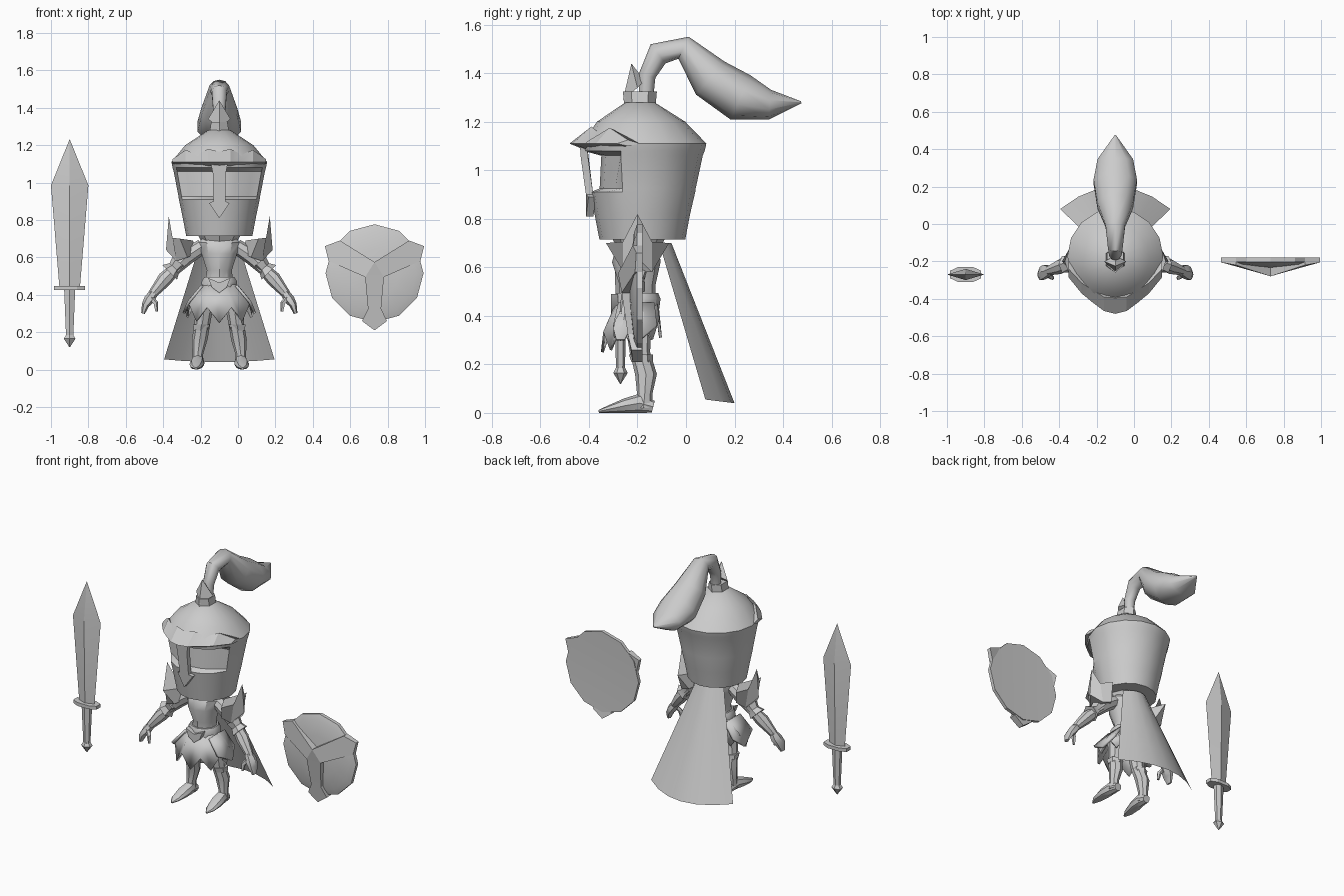
import bpy
import bmesh
from math import cos, sin, pi, radians
from mathutils import Vector

default_cube = bpy.data.objects.get("Cube")
if default_cube:
    bpy.data.objects.remove(default_cube, do_unlink=True)

# One plain grey for everything
GREY = (0.6, 0.6, 0.6, 1.0)
grey = bpy.data.materials.new("plain_grey")
grey.use_nodes = True
grey.diffuse_color = GREY
grey.node_tree.nodes["Principled BSDF"].inputs["Base Color"].default_value = GREY

KNIGHT = (-0.1, 0, 0)
SWORD = (-0.9, -0.27, 0)
SHIELD = (0.73, -0.18, 0.515)
X_AXIS = Vector((1, 0, 0))
Y_AXIS = Vector((0, 1, 0))


def build(name, verts, faces, location=KNIGHT, mirror=False, thickness=0, angle=35, closed=True):
    """Make an object from points, with optional mirror and thickness."""
    mesh = bpy.data.meshes.new(name)
    mesh.from_pydata([tuple(v) for v in verts], [], faces)
    bm = bmesh.new()
    bm.from_mesh(mesh)
    if closed:
        bmesh.ops.recalc_face_normals(bm, faces=bm.faces)
    bm.to_mesh(mesh)
    bm.free()
    mesh.materials.append(grey)
    mesh.shade_smooth()
    mesh.set_sharp_from_angle(angle=radians(angle))
    obj = bpy.data.objects.new(name, mesh)
    bpy.context.collection.objects.link(obj)
    obj.location = location
    if thickness:
        solid = obj.modifiers.new("thickness", "SOLIDIFY")
        solid.thickness = thickness
        solid.offset = 0
    if mirror:
        obj.modifiers.new("mirror", "MIRROR").use_mirror_merge = False
    return obj


def bridge(name, rings, caps=True, **options):
    """Join equal rings of points into a skin."""
    n = len(rings[0])
    faces = [(r * n + i, r * n + (i + 1) % n, (r + 1) * n + (i + 1) % n, (r + 1) * n + i)
             for r in range(len(rings) - 1) for i in range(n)]
    if caps:
        last = (len(rings) - 1) * n
        faces += [tuple(range(n)), tuple(range(last, last + n))]
    return build(name, [p for ring in rings for p in ring], faces, **options)


def tube(name, rows, n=8, u=X_AXIS, v=None, **options):
    """Sweep an ellipse along rows of x, y, z, radius_u, radius_v."""
    centres = [Vector(row[:3]) for row in rows]
    rings = []
    for k, row in enumerate(rows):
        along = centres[min(k + 1, len(rows) - 1)] - centres[max(k - 1, 0)]
        side = v or along.cross(u).normalized()
        rings.append([centres[k] + u * row[3] * sin(a) - side * row[4] * cos(a)
                      for a in (2 * pi * i / n for i in range(n))])
    return bridge(name, rings, **options)


def plate(name, outline, y, thickness, **options):
    """Flat plate from an x, z outline facing the front."""
    front = [(x, y, z) for x, z in outline]
    back = [(x, y + thickness, z) for x, z in outline]
    return bridge(name, [front, back], **options)


# Helmet shell: z, radius, centre y, depth of the eye recess
helmet_rows = [(.715, .177, -.18, 0), (.82, .197, -.18, 0), (.91, .216, -.178, 0),
               (.925, .218, -.178, .04), (1.06, .244, -.175, .07), (1.08, .25, -.173, 0),
               (1.11, .256, -.172, 0), (1.2, .182, -.185, 0), (1.28, .06, -.19, 0)]
SIDES = 16
helmet_rings = []
for z, r, yc, recess in helmet_rows:
    ring = []
    for i in range(SIDES):
        a = 2 * pi * i / SIDES
        inset = recess if cos(a) > 0.7 else 0
        ring.append((r * sin(a), yc - r * cos(a) + inset, z))
    helmet_rings.append(ring)
bridge("helmet", helmet_rings)

# Brow band: half a crown wrapped around the front, with a ridge
brow = []
for x, y, low, high in [(0, -.425, 1.075, 1.165), (.06, -.42, 1.08, 1.18),
                        (.12, -.385, 1.08, 1.15), (.18, -.345, 1.09, 1.175), (.25, -.27, 1.1, 1.125)]:
    brow.append([(x, y + .03, low), (x, y - .055 + .16 * x, 1.11), (x, y + .03, high), (x, y + .08, 1.11)])
bridge("brow_band", brow, mirror=True, angle=20)

# Nose guard with an arrow end
guard = [(.045, 1.1), (.035, 1.05), (.032, .9), (.055, .89), (0, .81)]
guard += [(-x, z) for x, z in reversed(guard[:-1])]
nose = plate("nose_guard", guard, -.455, .03)
for vert in nose.data.vertices:
    vert.co.y += (1.1 - vert.co.z) * .15 + abs(vert.co.x) * .4

# Plume, its collar and its front spike
tube("plume", [(0, -.165, 1.3, .03, .03), (0, -.16, 1.39, .035, .035), (0, -.115, 1.48, .042, .05),
               (0, -.01, 1.505, .055, .05), (0, .1, 1.38, .1, .09), (0, .225, 1.3, .122, .1),
               (0, .345, 1.27, .1, .062), (0, .475, 1.28, .004, .004)], n=10, angle=45)
tube("plume_collar", [(0, -.19, 1.27, .06, .065), (0, -.19, 1.325, .05, .07)], n=6, v=Y_AXIS)
build("plume_spike", [(-.06, -.2, 1.34), (0, -.26, 1.29), (.06, -.2, 1.34), (0, -.225, 1.44), (0, -.17, 1.37)],
      [(0, 1, 3), (1, 2, 3), (2, 4, 3), (4, 0, 3), (0, 4, 2, 1)], angle=10)

# Torso, neck and belt
tube("torso", [(0, -.2, .46, .08, .075), (0, -.2, .53, .07, .075), (0, -.205, .62, .1, .1),
               (0, -.2, .68, .115, .09), (0, -.19, .73, .07, .065)], n=10, v=Y_AXIS)
tube("collar", [(0, -.195, .675, .09, .085), (0, -.195, .72, .115, .11)], n=8, v=Y_AXIS)
tube("belt", [(0, -.2, .43, .098, .09), (0, -.2, .47, .1, .095), (0, -.2, .495, .085, .085)], n=10, v=Y_AXIS)
plate("buckle", [(-.06, .49), (-.04, .44), (0, .41), (.04, .44), (.06, .49), (0, .465)], -.31, .03)

# Skirt of pointed flaps with a notched hem
hem = []
for i in range(SIDES):
    a = 2 * pi * i / SIDES
    drop = (.25, .33)[i % 2] + .03 * (1 - cos(a))
    hem.append((.172 * sin(a), -.225 - .12 * cos(a), drop))
top = [(.085 * sin(2 * pi * i / SIDES), -.2 - .08 * cos(2 * pi * i / SIDES), .46) for i in range(SIDES)]
bridge("skirt", [top, hem], caps=False, thickness=.012, angle=15)

# Side flaps hanging from the belt
build("side_flaps", [(.09, -.28, .45), (.09, -.13, .45), (.155, -.12, .36), (.19, -.19, .3), (.165, -.3, .36)],
      [(0, 1, 2, 3, 4)], mirror=True, thickness=.015)

# Cape, a single curved sheet
COLS, ROWS = 6, 4
cape = []
for r in range(ROWS + 1):
    t = r / ROWS
    for c in range(COLS + 1):
        s = 2 * c / COLS - 1
        cape.append((s * (.095 + .2 * t), -.06 + .26 * t - s * s * (.05 + .07 * t), .7 - .66 * t + .015 * s * s * t))
W = COLS + 1
build("cape", cape, [(r * W + c, r * W + c + 1, (r + 1) * W + c + 1, (r + 1) * W + c)
                     for r in range(ROWS) for c in range(COLS)], closed=False)

# Spiked shoulder guards
bridge("shoulder_guards", [
    [(.17, -.27, .6), (.23, -.26, .58), (.285, -.2, .64), (.23, -.14, .58), (.17, -.13, .6), (.13, -.2, .62)],
    [(.21, -.33, .7), (.25, -.26, .705), (.27, -.2, .82), (.25, -.14, .705), (.21, -.07, .7), (.14, -.2, .69)],
], mirror=True, angle=25)

# Arms, elbow cuffs and hands
tube("arms", [(.09, -.2, .66, .04, .04), (.18, -.2, .6, .045, .045), (.24, -.21, .535, .032, .032),
              (.29, -.225, .485, .042, .04), (.36, -.25, .4, .025, .024)], u=Y_AXIS, mirror=True)
tube("elbow_cuffs", [(.215, -.21, .575, .05, .045), (.24, -.21, .545, .038, .035),
                     (.265, -.215, .52, .052, .055)], n=6, u=Y_AXIS, mirror=True)
tube("hands", [(.35, -.25, .41, .026, .024), (.375, -.255, .375, .042, .028),
               (.395, -.265, .345, .04, .02), (.408, -.27, .3, .02, .01)], n=6, u=Y_AXIS, mirror=True)
tube("thumbs", [(.365, -.27, .385, .015, .015), (.34, -.285, .355, .015, .014),
                (.335, -.29, .31, .008, .008)], n=5, u=Y_AXIS, mirror=True)

# Legs, knee cuffs and pointed feet
tube("legs", [(.07, -.2, .42, .055, .06), (.09, -.19, .25, .042, .042), (.105, -.165, .16, .042, .045),
              (.115, -.17, .08, .028, .032), (.115, -.175, .02, .032, .035)], v=Y_AXIS, mirror=True)
tube("knee_cuffs", [(.1, -.18, .21, .042, .045), (.095, -.185, .24, .052, .05)], n=6, v=Y_AXIS, mirror=True)
tube("feet", [(.113, -.135, .025, .025, .025), (.115, -.19, .04, .035, .04), (.12, -.25, .03, .04, .03),
              (.125, -.32, .015, .03, .015), (.125, -.36, .006, .006, .006)], mirror=True)

# Sword: diamond blade, cross guard, grip and pommel
tube("blade", [(0, 0, .44, .055, .02), (0, 0, .985, .1, .03), (0, 0, 1.23, .001, .001)],
     n=4, v=Y_AXIS, location=SWORD, angle=10)
guard_rows = [(-.083, .02), (-.04, .04), (.04, .04), (.083, .02)]
bridge("cross_guard", [[(x, -d, .425), (x, d, .425), (x, d, .447), (x, -d, .447)] for x, d in guard_rows],
       location=SWORD, angle=15)
tube("grip", [(0, 0, .17, .022, .018), (0, 0, .43, .034, .025)], n=6, v=Y_AXIS, location=SWORD, angle=20)
tube("pommel", [(0, 0, .12, .002, .002), (0, 0, .165, .036, .03), (0, 0, .185, .022, .02)],
     n=6, v=Y_AXIS, location=SWORD, angle=10)

# Shield: shallow dish with a steep rim
tube("shield_disc", [(0, -.003, 0, .15, .15), (0, 0, 0, .262, .262), (0, -.022, 0, .262, .262),
                     (0, -.035, 0, .225, .225), (0, -.045, 0, .13, .13), (0, -.055, 0, .02, .02)],
     n=12, v=Vector((0, 0, 1)), location=SHIELD, angle=28)

# Three-armed strap across the shield face
strap = [(0, -.1, .06), (.05, -.085, -.02), (-.05, -.085, -.02)]
upper_arm = [(.185, -.04, .175), (.265, -.025, .145), (.245, -.03, .065)]
strap += upper_arm + [(-x, y, z) for x, y, z in upper_arm]
strap += [(.035, -.06, -.19), (.067, -.045, -.255), (0, -.04, -.305), (-.067, -.045, -.255), (-.035, -.06, -.19)]
strap_faces = [(0, 2, 1), (0, 1, 5, 4, 3), (0, 6, 7, 8, 2), (1, 2, 13, 12, 11, 10, 9)]
bridge_back = [(x, min(y + .045, 0), z) for x, y, z in strap]
edge = [0, 3, 4, 5, 1, 9, 10, 11, 12, 13, 2, 8, 7, 6]
N = len(strap)
walls = [(a, b, b + N, a + N) for a, b in zip(edge, edge[1:] + edge[:1])]
build("shield_strap", strap + bridge_back,
      strap_faces + [tuple(i + N for i in f) for f in strap_faces] + walls, location=SHIELD, angle=15)
